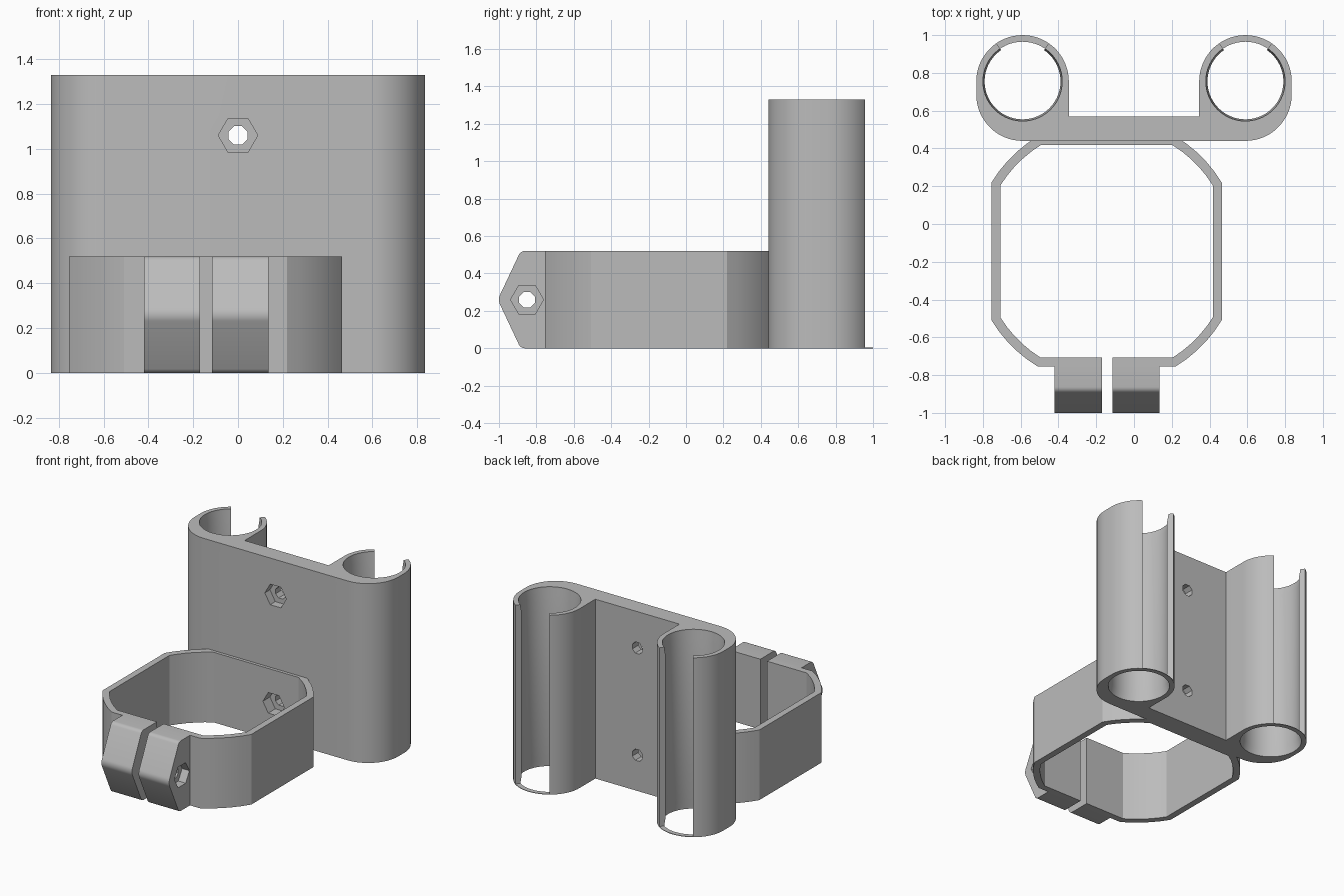
import bpy, bmesh
from math import sin, cos, radians, pi, sqrt, asin, acos
from mathutils import Matrix, Vector

if "Cube" in bpy.data.objects:
    bpy.data.objects.remove(bpy.data.objects["Cube"], do_unlink=True)

grey = bpy.data.materials.new("plain grey")
grey.use_nodes = True
GREY = (0.5, 0.5, 0.5, 1)
grey.diffuse_color = GREY
grey.node_tree.nodes["Principled BSDF"].inputs["Base Color"].default_value = GREY


def arc(cx, cy, r, a0, a1, n):
    """Points along an arc, angles in degrees."""
    angles = [radians(a0 + (a1 - a0) * i / n) for i in range(n + 1)]
    return [(cx + r * cos(a), cy + r * sin(a)) for a in angles]


def finish(bm, name):
    bmesh.ops.remove_doubles(bm, verts=bm.verts, dist=1e-5)
    bmesh.ops.recalc_face_normals(bm, faces=bm.faces)
    mesh = bpy.data.meshes.new(name)
    bm.to_mesh(mesh)
    bm.free()
    mesh.materials.append(grey)
    obj = bpy.data.objects.new(name, mesh)
    bpy.context.collection.objects.link(obj)
    return obj


def prism(name, outline, start, end, axis="z"):
    """Extrude an outline along z, y (outline in x, z) or x (outline in y, z)."""
    place = {"z": lambda u, v, w: (u, v, w),
             "y": lambda u, v, w: (u, w, v),
             "x": lambda u, v, w: (w, u, v)}[axis]
    bm = bmesh.new()
    face = bm.faces.new([bm.verts.new(place(u, v, start)) for u, v in outline])
    new = bmesh.ops.extrude_face_region(bm, geom=[face])["geom"]
    shift = Vector(place(0, 0, end - start))
    bmesh.ops.translate(bm, vec=shift, verts=[g for g in new if isinstance(g, bmesh.types.BMVert)])
    return finish(bm, name)


def lathe(name, profile, cx, cy, n=56):
    """Solid of revolution about a vertical axis from (radius, z) points."""
    bm = bmesh.new()
    rings = [[bm.verts.new((x, y, z)) for x, y in arc(cx, cy, r, 0, 360 - 360 / n, n - 1)]
             for r, z in profile]
    for low, high in zip(rings, rings[1:]):
        for i in range(n):
            j = (i + 1) % n
            bm.faces.new((low[i], low[j], high[j], high[i]))
    bm.faces.new(rings[0])
    bm.faces.new(rings[-1])
    return finish(bm, name)


def cut(obj, cutters):
    for c in cutters:
        mod = obj.modifiers.new("cut", "BOOLEAN")
        mod.operation, mod.solver, mod.object = "DIFFERENCE", "EXACT", c
    dg = bpy.context.evaluated_depsgraph_get()
    mesh = bpy.data.meshes.new_from_object(obj.evaluated_get(dg))
    obj.modifiers.clear()
    obj.data = mesh


def polygon(cx, cy, r, n, turn=0):
    return arc(cx, cy, r, turn, turn + 360 - 360 / n, n - 1)


HEIGHT, BAND = 1.33, 0.52
TUBE_X, TUBE_Y, OUTER = 0.59, 0.755, 0.245
MID_X, MID_Y = -0.145, -0.145
cutters = []

# Back plate with two sockets, drawn as one mirrored outline
half = [(0.345, 0.57)] + arc(TUBE_X, TUBE_Y, OUTER, 180, 0, 30)
half += arc(TUBE_X, 0.685, OUTER, 0, -90, 15)
socket_plate = prism("socket_plate", half + [(-x, y) for x, y in reversed(half)], 0, HEIGHT)

# Socket bores with flared ends, and open slots that leave a thin foot ring
for side in (-1, 1):
    x = side * TUBE_X
    bore = [(0.21, -0.02), (0.21, 0.01), (0.201, 0.06),
            (0.201, HEIGHT - 0.06), (0.21, HEIGHT - 0.01), (0.21, HEIGHT + 0.02)]
    cutters.append(lathe("bore_cutter", bore, x, TUBE_Y))
    wedge = [(x, TUBE_Y)] + arc(x, TUBE_Y, 0.4, 90 - 34.5, 90 + 34.5, 6)
    cutters.append(prism("slot_cutter", wedge, 0.004, HEIGHT + 0.1))

# Bolt holes and nut pockets through the plate
bolts = []
for z in (0.265, 1.06):
    bolts.append(prism("bolt_cutter", polygon(0, z, 0.045, 8, 22.5), 0.3, 0.7, "y"))
    bolts.append(prism("nut_cutter", polygon(0, z, 0.088, 6), 0.3, 0.5, "y"))
cut(socket_plate, cutters + bolts)


def band_outline(flat, radius):
    """Square with its corners trimmed by a circle."""
    a = math_deg(acos(flat / radius))
    pts = []
    for k in range(4):
        pts += arc(MID_X, MID_Y, radius, k * 90 + a, k * 90 + 90 - a, 5)
    return pts


def math_deg(a):
    return a * 180 / pi


# Clamp band with a split at the front
clamp_band = prism("clamp_band", band_outline(0.61, 0.71), 0, BAND)
hollow = prism("hollow_cutter", band_outline(0.562, 0.662), -0.1, BAND + 0.1)
gap_box = [(-0.17, -1.2), (-0.115, -1.2), (-0.115, -0.5), (-0.17, -0.5)]
gap = prism("gap_cutter", gap_box, -0.1, BAND + 0.1)
cut(clamp_band, [hollow, gap] + bolts[:2])

# Clamp lugs: rounded pointed side profile
lower = [(-0.708, 0)] + arc(-0.862, 0.035, 0.035, -90, -150, 4)
lower += arc(-0.935, 0.26, 0.065, -150, -180, 4)
lug_outline = lower + [(y, BAND - z) for y, z in reversed(lower[:-1])]
lug_bolt = prism("lug_bolt_cutter", polygon(-0.85, 0.26, 0.045, 8, 22.5), -0.8, 0.5, "x")
lug_nut = prism("lug_nut_cutter", polygon(-0.85, 0.26, 0.088, 6), 0.075, 0.5, "x")
right_lug = prism("right_lug", lug_outline, -0.42, -0.17, "x")
left_lug = prism("left_lug", lug_outline, -0.115, 0.135, "x")
cut(right_lug, [lug_bolt])
cut(left_lug, [lug_bolt, lug_nut])
cut(clamp_band, [lug_bolt, lug_nut])

# Remove helpers and shade
for c in cutters + bolts + [hollow, gap, lug_bolt, lug_nut]:
    bpy.data.objects.remove(c, do_unlink=True)
bpy.ops.object.select_all(action="DESELECT")
for obj in (socket_plate, clamp_band, right_lug, left_lug):
    obj.select_set(True)
    bpy.context.view_layer.objects.active = obj
bpy.ops.object.shade_smooth_by_angle(angle=radians(22))
